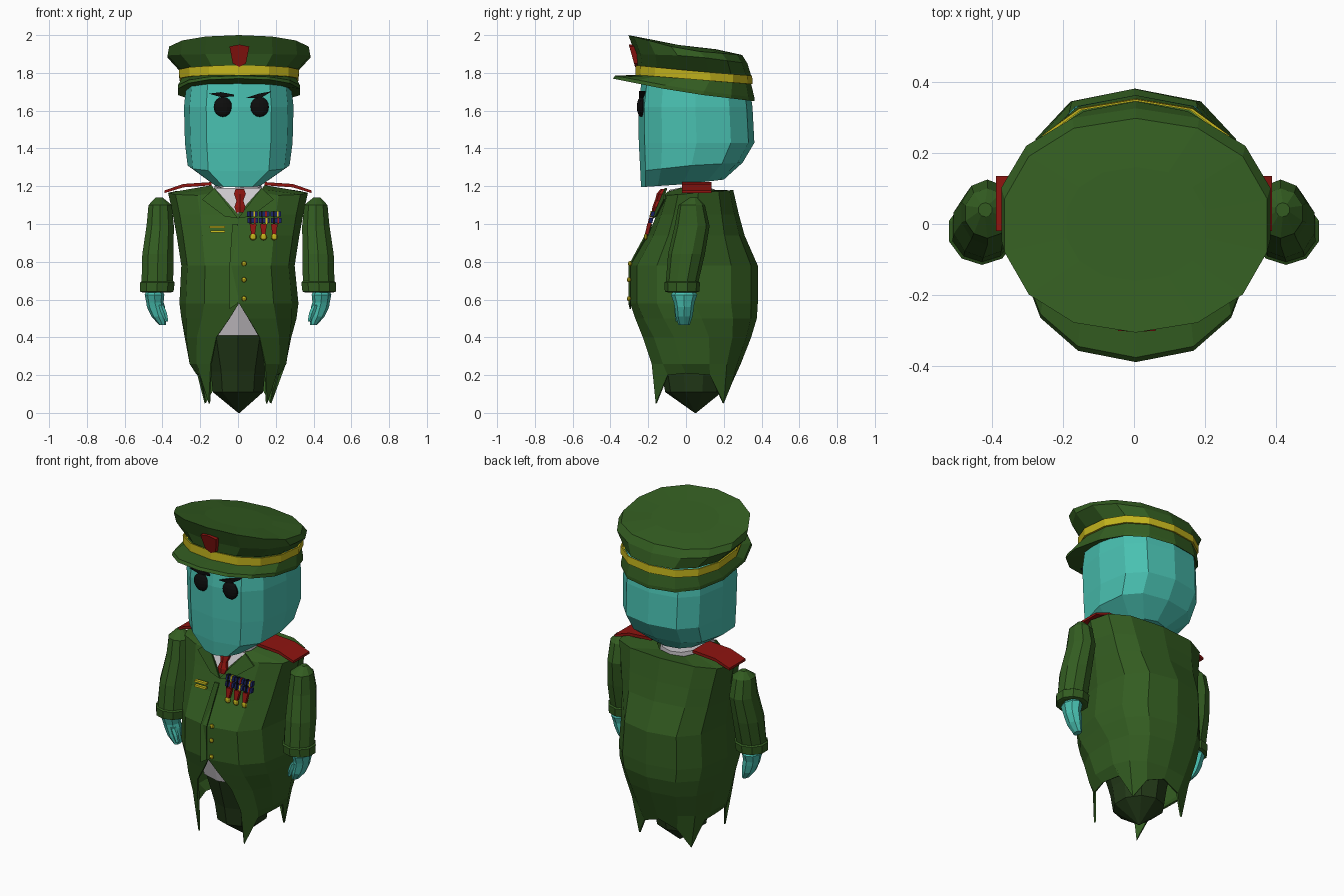
import bpy, bmesh, math
from mathutils import Vector


def material(name, rgb):
    m = bpy.data.materials.new(name)
    m.diffuse_color = (*rgb, 1)
    return m


GREEN = material("coat_green", (0.033, 0.108, 0.015))
DARK = material("dark_green", (0.016, 0.04, 0.009))
TEAL = material("teal_skin", (0.067, 0.53, 0.44))
GOLD = material("gold", (0.55, 0.46, 0.012))
RED = material("red", (0.27, 0.007, 0.005))
BLACK = material("black", (0.004, 0.004, 0.004))
BLUE = material("navy", (0.01, 0.015, 0.12))
WHITE = material("shirt_white", (0.6, 0.57, 0.6))


def finish(name, bm, mat):
    bmesh.ops.remove_doubles(bm, verts=bm.verts, dist=0.0005)
    bmesh.ops.recalc_face_normals(bm, faces=bm.faces)
    me = bpy.data.meshes.new(name)
    bm.to_mesh(me)
    bm.free()
    me.materials.append(mat)
    ob = bpy.data.objects.new(name, me)
    bpy.context.collection.objects.link(ob)
    return ob


def spow(v, p):
    return math.copysign(abs(v) ** p, v)


def ring_point(ring, phi, p):
    # ring = centre x, half width, front y, back y, z at front / side / back
    cx, rx, yf, yb, zf, zm, zb = ring
    s, c = spow(math.sin(phi), p), spow(math.cos(phi), p)
    yc = (yf + yb) / 2
    z = zm + ((zf - zm) * c if c > 0 else (zb - zm) * -c)
    return Vector((cx + rx * s, yc - c * (yb - yf) / 2, z))


def skin(bm, rows, closed):
    n = len(rows[0])
    for a, b in zip(rows, rows[1:]):
        for i in range(n if closed else n - 1):
            j = (i + 1) % n
            bm.faces.new((a[i], a[j], b[j], b[i]))


def loft(name, rings, mat, n=12, p=1.0, caps=True, side=1):
    bm = bmesh.new()
    rows = []
    for r in rings:
        pts = [ring_point(r, 2 * math.pi * i / n, p) for i in range(n)]
        rows.append([bm.verts.new((q.x * side, q.y, q.z)) for q in pts])
    skin(bm, rows, True)
    if caps:
        bm.faces.new(rows[0])
        bm.faces.new(rows[-1])
    return finish(name, bm, mat)


def flat(cx, rx, yf, yb, z):
    return (cx, rx, yf, yb, z, z, z)


def plate(name, pts, push, mat, side=1):
    # polygon and its shifted copy joined into a solid slab
    bm = bmesh.new()
    a = [bm.verts.new((x * side, y, z)) for x, y, z in pts]
    b = [bm.verts.new(v.co + Vector(push)) for v in a]
    skin(bm, [a, b], True)
    bm.faces.new(a)
    bm.faces.new(b)
    return finish(name, bm, mat)


def ball(name, loc, scale, mat, u=10, v=6):
    bm = bmesh.new()
    bmesh.ops.create_uvsphere(bm, u_segments=u, v_segments=v, radius=1)
    for w in bm.verts:
        w.co = Vector([w.co[i] * scale[i] + loc[i] for i in range(3)])
    return finish(name, bm, mat)


# Coat: open shell whose front edges part below the waist and end in four tails
coat_rows = [  # ring, opening half width at the front
    ((0, .14, -.10, .15, 1.17, 1.205, 1.165), 0),
    ((0, .37, -.12, .25, 1.15, 1.165, 1.18), 0),
    (flat(0, .345, -.155, .28, 1.05), 0), (flat(0, .325, -.20, .31, .94), 0),
    (flat(0, .30, -.295, .38, .78), 0), (flat(.005, .315, -.295, .38, .58), 0),
    (flat(.005, .305, -.27, .375, .50), .05), (flat(0, .285, -.24, .345, .40), .115),
    (flat(0, .26, -.205, .29, .26), .145), (flat(0, .225, -.20, .26, .2), .155)]
hem = [.05, .2, .21, .2, .05, .16, .2]
bm = bmesh.new()
rows = []
for k, (ring, gap) in enumerate(coat_rows):
    phi0 = math.asin((gap / ring[1]) ** (1 / .78))
    row = []
    for i in range(13):
        co = ring_point(ring, phi0 + (2 * math.pi - 2 * phi0) * i / 12, .78)
        if k == len(coat_rows) - 1:
            co.z = hem[min(i, 12 - i)]
        row.append(bm.verts.new(co))
    rows.append(row)
skin(bm, rows, False)
coat = finish("coat", bm, GREEN)
mod = coat.modifiers.new("lining", 'SOLIDIFY')
mod.thickness, mod.offset = .01, -1

# Shirt and lower body under the coat
loft("shirt_belly", [flat(0, .22, -.2, .28, .41), flat(0, .26, -.25, .33, .6)], WHITE)
loft("shirt_neck", [flat(0, .13, -.08, .15, 1.12), (0, .125, -.09, .15, 1.18, 1.205, 1.185)], WHITE)
loft("lower_body", [flat(.005, .004, .046, .054, 0), flat(0, .14, -.11, .19, .11),
                    flat(0, .152, -.13, .21, .22), flat(0, .2, -.19, .26, .42)], DARK, 10)
plate("shirt_front", [(-.125, -.10, 1.19), (.125, -.10, 1.19), (0, -.168, 1.05)], (0, -.006, 0), WHITE)
for s in (-1, 1):
    plate("lapel", [(.125, -.105, 1.19), (.19, -.11, 1.13), (.07, -.155, 1.04), (0, -.172, 1.03)],
          (0, -.008, 0), GREEN, s)
loft("tie_knot", [flat(.01, .02, -.165, -.13, 1.12), flat(.01, .036, -.155, -.11, 1.16),
                  flat(.01, .026, -.135, -.1, 1.185)], RED, 6)
loft("tie", [flat(.01, .022, -.182, -.15, 1.06), flat(.01, .034, -.178, -.14, 1.09),
             flat(.01, .02, -.165, -.13, 1.125)], RED, 6)

# Coat front overlap
plate("coat_overlap", [(-.03, -.178, 1.0), (0, -.178, 1.0), (0, -.297, .78), (0, -.297, .58),
                       (-.045, -.29, .55), (-.045, -.29, .78)], (0, -.008, 0), GREEN)

# Head
loft("head", [(0, .13, -.238, .20, 1.195, 1.21, 1.235), (.003, .27, -.242, .30, 1.28, 1.31, 1.325),
              flat(.004, .285, -.25, .362, 1.43), flat(.004, .29, -.252, .352, 1.62),
              flat(.004, .275, -.235, .33, 1.76)], TEAL, 12, .75)
for x in (-.08, .115):
    ball("eye", (x, -.238, 1.62), (.05, .022, .053), BLACK, 14, 8)
plate("left_brow", [(-.155, -.25, 1.69), (-.09, -.25, 1.698), (-.02, -.25, 1.685), (-.02, -.25, 1.675),
                    (-.09, -.25, 1.672)], (0, .035, 0), BLACK)
plate("right_brow", [(.045, -.25, 1.668), (.11, -.25, 1.69), (.18, -.25, 1.703), (.12, -.25, 1.667)],
      (0, .035, 0), BLACK)

# Cap: brim with visor, gold band, flared crown
low = (.005, .31, -.262, .345, 1.79, 1.765, 1.74)
top = (.005, .315, -.26, .345, 1.84, 1.81, 1.785)
loft("cap_brim", [(.005, .26, -.22, .32, 1.74, 1.71, 1.68), (.005, .33, -.388, .362, 1.77, 1.695, 1.65),
                  (.005, .33, -.375, .362, 1.785, 1.715, 1.67), low], GREEN, 14, .85)
loft("cap_band", [low, (.005, .322, -.268, .353, 1.79, 1.765, 1.74),
                  (.005, .325, -.266, .35, 1.84, 1.81, 1.785), top], GOLD, 14, .85, False)
loft("cap_crown", [top, (.005, .387, -.268, .325, 1.90, 1.89, 1.85), (.005, .378, -.305, .297, 2.0, 1.92, 1.895),
                   (.005, .2, -.16, .16, 1.972, 1.94, 1.925)], GREEN, 14, .93)
plate("cap_badge", [(-.045, -.30, 1.94), (.007, -.303, 1.95), (.06, -.30, 1.94), (.042, -.275, 1.85),
                    (.007, -.27, 1.832), (-.028, -.275, 1.85)], (0, .035, 0), RED)

# Arms, cuffs, hands and shoulder boards
for s in (-1, 1):
    loft("sleeve", [flat(.418, .02, .02, .06, 1.14), flat(.412, .065, -.04, .10, 1.10),
                    flat(.412, .076, -.06, .125, .99), flat(.424, .087, -.095, .10, .84),
                    flat(.427, .088, -.107, .065, .69)], GREEN, 10, 1, True, s)
    loft("cuff", [flat(.43, .08, -.095, .055, .638), flat(.43, .093, -.112, .07, .642),
                  flat(.427, .097, -.115, .075, .69), flat(.425, .085, -.1, .06, .70)], GREEN, 10, 1, True, s)
    loft("hand", [flat(.442, .035, -.055, .03, .66), flat(.442, .052, -.08, .06, .625),
                  flat(.44, .046, -.065, .045, .585), flat(.434, .048, -.06, .042, .56),
                  flat(.42, .038, -.055, .035, .51), flat(.40, .018, -.04, .02, .465)], TEAL, 8, 1, True, s)
    loft("thumb", [flat(.408, .016, -.06, -.025, .57), flat(.392, .018, -.06, -.025, .53),
                   flat(.378, .01, -.055, -.03, .485)], TEAL, 6, 1, True, s)
    plate("shoulder_board", [(.14, -.02, 1.222), (.29, -.02, 1.212), (.388, -.02, 1.178),
                             (.388, -.02, 1.164), (.29, -.02, 1.194), (.14, -.02, 1.205)],
          (0, .155, 0), RED, s)


def chest_y(z):
    return -.182 - (1.07 - z) * .26


def patch(name, x0, x1, z0, z1, mat, lift=0.0):
    plate(name, [(x0, chest_y(z0) - lift, z0), (x1, chest_y(z0) - lift, z0),
                 (x1, chest_y(z1) - lift, z1), (x0, chest_y(z1) - lift, z1)], (0, .02, 0), mat)


# Ribbon bars, hanging medals, pocket bars and buttons
for r, z in enumerate((1.005, 1.04)):
    for c in range(3):
        x = .05 + c * .062 - r * .002
        patch("ribbon_bar", x, x + .056, z, z + .026, BLUE)
        for dx, m in ((.012, BLACK), (.034, GOLD if (r + c) % 2 else RED)):
            patch("ribbon_stripe", x + dx, x + dx + .009, z - .004, z + .03, m, .004)
for x in (.08, .135, .192):
    plate("medal_ribbon", [(x - .018, -.205, 1.0), (x + .018, -.205, 1.0), (x + .01, -.218, .945),
                           (x - .01, -.218, .945)], (0, .02, 0), RED)
    ball("medal", (x, -.213, .932), (.019, .01, .019), GOLD, 8, 5)
for z, x0 in ((.985, -.15), (.96, -.145)):
    patch("pocket_bar", x0, -.07, z - .005, z + .005, GOLD, .004)
for y, z in ((-.297, .79), (-.302, .705), (-.302, .605)):
    ball("button", (.032, y, z), (.014, .011, .014), GOLD, 8, 5)
